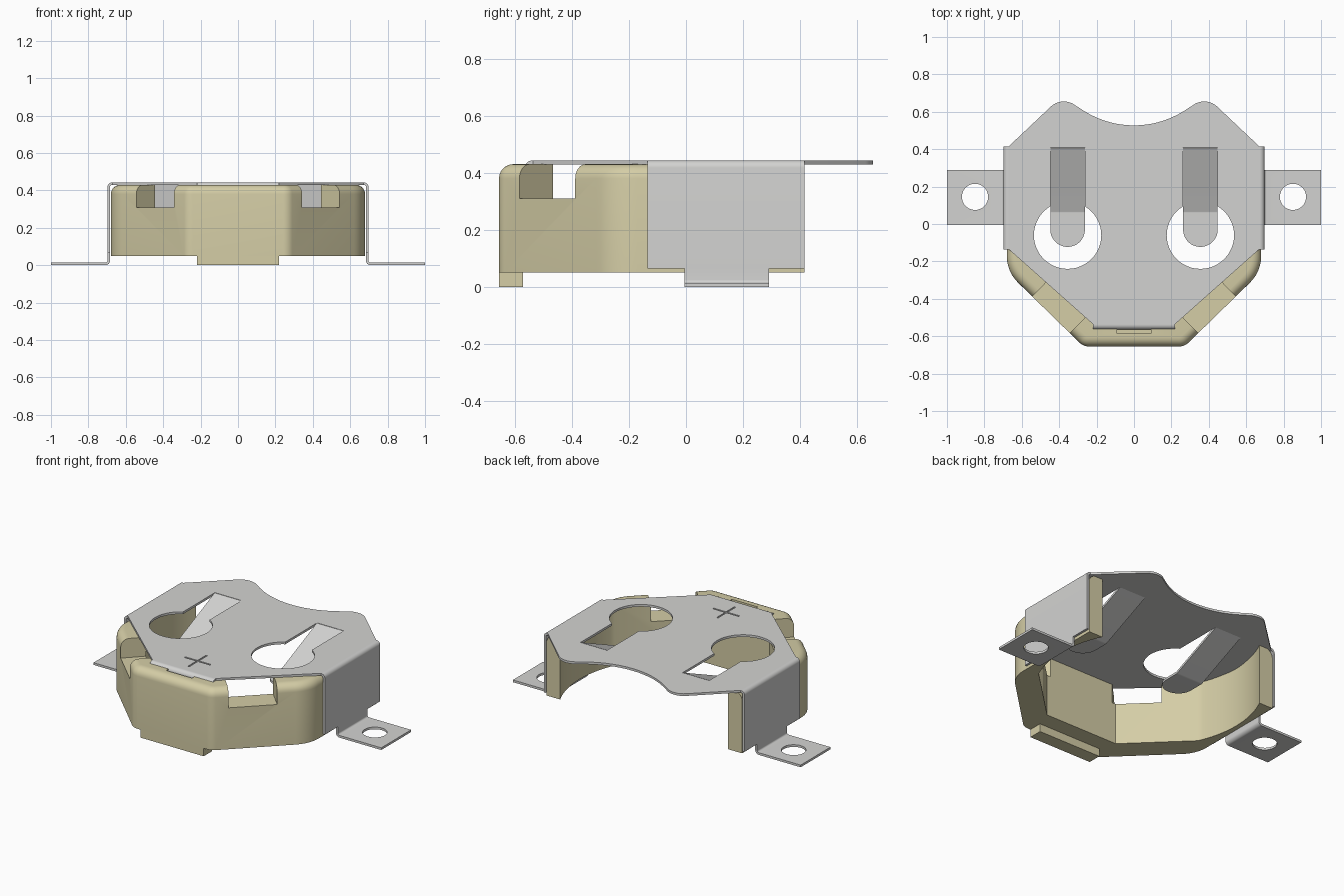
import bpy, bmesh, math
from mathutils import Vector

if "Cube" in bpy.data.objects:
    bpy.data.objects.remove(bpy.data.objects["Cube"])


def material(name, rgb):
    m = bpy.data.materials.new(name)
    m.use_nodes = True
    m.diffuse_color = (*rgb, 1)
    m.node_tree.nodes["Principled BSDF"].inputs["Base Color"].default_value = (*rgb, 1)
    return m


METAL = material("grey steel", (0.65, 0.65, 0.64))
PLASTIC = material("cream plastic", (0.66, 0.61, 0.38))

# Extrusion directions: profile (u, v) and depth w to x, y, z
XY = lambda u, v, w: (u, v, w)
XZ = lambda u, v, w: (u, w, v)
YZ = lambda u, v, w: (w, u, v)


def fillet(pts, closed=True, seg=8):
    """Round the corners of a list of (u, v, radius)."""
    out, n = [], len(pts)
    for i, (u, v, r) in enumerate(pts):
        p = Vector((u, v))
        if r == 0 or (not closed and i in (0, n - 1)):
            out.append(p)
            continue
        a = (Vector(pts[i - 1][:2]) - p).normalized()
        b = (Vector(pts[(i + 1) % n][:2]) - p).normalized()
        half = a.angle(b) / 2
        c = p + (a + b).normalized() * (r / math.sin(half))
        t = r / math.tan(half)
        s, e = p + a * t - c, p + b * t - c
        sweep = s.angle_signed(e)
        a0 = math.atan2(s.y, s.x)
        for k in range(seg + 1):
            ang = a0 - sweep * k / seg
            out.append(c + Vector((math.cos(ang), math.sin(ang))) * r)
    return out


def mirrored(half):
    """Complete a right-hand outline with its left-hand copy."""
    return half + [(-u, v, r) for u, v, r in reversed(half) if u > 0]


def arc(x, y, r, n, deg0, deg1):
    angles = [math.radians(deg0 + (deg1 - deg0) * k / (n - 1)) for k in range(n)]
    return [Vector((x + r * math.cos(a), y + r * math.sin(a))) for a in angles]


def circle(x, y, r, n=48):
    return arc(x, y, r, n + 1, 0, 360)[:-1]


def rect(u0, v0, u1, v1):
    return [Vector(p) for p in ((u0, v0), (u1, v0), (u1, v1), (u0, v1))]


def prism(name, outline, w0, w1, mat, axes=XY, top_bevel=0):
    bm = bmesh.new()
    lo = [bm.verts.new(axes(p[0], p[1], w0)) for p in outline]
    hi = [bm.verts.new(axes(p[0], p[1], w1)) for p in outline]
    n = len(lo)
    bm.faces.new(lo)
    top = bm.faces.new(hi)
    for i in range(n):
        j = (i + 1) % n
        bm.faces.new((lo[i], lo[j], hi[j], hi[i]))
    bmesh.ops.recalc_face_normals(bm, faces=bm.faces)
    if top_bevel:
        bmesh.ops.bevel(bm, geom=list(top.edges), offset=top_bevel, segments=6,
                        profile=0.5, affect='EDGES')
    me = bpy.data.meshes.new(name)
    bm.to_mesh(me)
    bm.free()
    ob = bpy.data.objects.new(name, me)
    me.materials.append(mat)
    bpy.context.collection.objects.link(ob)
    return ob


def strip(name, path, t, w0, w1, axes):
    """Bent sheet: rounded path given thickness t, extruded from w0 to w1."""
    p = fillet(path, closed=False)
    left, right = [], []
    for i, q in enumerate(p):
        d = (p[min(i + 1, len(p) - 1)] - p[max(i - 1, 0)]).normalized()
        nrm = Vector((-d.y, d.x)) * t / 2
        left.append(q + nrm)
        right.append(q - nrm)
    return prism(name, left + right[::-1], w0, w1, METAL, axes)


def cut(ob, cutters):
    for c in cutters:
        c.hide_render = True
        m = ob.modifiers.new("cut", 'BOOLEAN')
        m.operation, m.solver, m.object = 'DIFFERENCE', 'EXACT', c
        bpy.context.view_layer.objects.active = ob
        bpy.ops.object.modifier_apply(modifier=m.name)
        bpy.data.objects.remove(c)


T = 0.014          # sheet thickness
ZP = 0.436         # sheet mid height

# Plastic housing: angular horseshoe wall, rounded along the top
outer = fillet(mirrored([(0.27, -0.655, 0.07), (0.68, -0.255, 0.2), (0.68, 0.6, 0)]))
housing = prism("housing", outer, 0.05, 0.43, PLASTIC, top_bevel=0.05)
# Cavity: flat at the front and slants, round along both sides, open at the back
side_arc = [(p.x, p.y, 0) for p in arc(0, 0.13, 0.65, 20, -24.4, 26)]
inner = fillet(mirrored([(0.255, -0.466, 0)] + side_arc +
                        [(0.584, 0.415, 0), (0.9, 0.415, 0), (0.9, 0.8, 0)]))
cutters = [prism("cavity_cutter", inner, -0.1, 0.6, PLASTIC),
           prism("notch_cutter", rect(-0.09, -0.585, 0.09, -0.54), 0.40, 0.5, PLASTIC)]
# Windows through the slanted walls
for s in (1, -1):
    c = prism("window_cutter", rect(-0.14, 0.31, 0.14, 0.6), -0.18, 0.18, PLASTIC, XZ)
    c.location = (s * 0.44, -0.482, 0)
    c.rotation_euler.z = s * math.radians(44.2)
    cutters.append(c)
bpy.context.view_layer.update()
cut(housing, cutters)
front_foot = prism("front_foot", rect(-0.22, -0.655, 0.22, -0.57), 0, 0.05, PLASTIC)

# Top plate with two lobes at the back and a shallow dip between them
outline = fillet(mirrored([(0.22, -0.535, 0), (0.67, -0.135, 0), (0.67, 0.415, 0),
                           (0.387, 0.682, 0.1), (0, 0.431, 0.5)]), seg=14)
plate = prism("top_plate", outline, ZP - T / 2, ZP + T / 2, METAL)
cutters = [prism("cross_cutter", rect(-a, -0.40 - b, a, -0.40 + b), 0.438, 0.5, METAL)
           for a, b in ((0.09, 0.005), (0.005, 0.09))]
for s in (1, -1):
    x = s * 0.355
    cutters.append(prism("hole_cutter", circle(x, -0.06, 0.18), 0.3, 0.6, METAL))
    cutters.append(prism("slot_cutter", rect(x - 0.0925, -0.06, x + 0.0925, 0.41),
                         0.3, 0.6, METAL))
cut(plate, cutters)
front_lip = strip("front_lip", [(-0.535, ZP, 0), (-0.558, ZP, 0.02), (-0.558, 0.39, 0)],
                  T, -0.22, 0.22, YZ)

parts = [housing, front_foot, plate, front_lip]
for s, side in ((1, "left"), (-1, "right")):
    # Side wall folded down from the plate
    parts.append(strip(side + "_side_wall",
                       [(s * 0.67, ZP, 0), (s * 0.691, ZP, 0.018), (s * 0.691, 0.065, 0)],
                       T, -0.135, 0.415, XZ))
    # Neck folded out into the mounting tab
    tab = strip(side + "_mounting_tab",
                [(s * 0.691, 0.065, 0), (s * 0.691, T / 2, 0.018), (s * 1.0, T / 2, 0)],
                T, -0.006, 0.29, XZ)
    cut(tab, [prism("tab_hole_cutter", circle(s * 0.85, 0.145, 0.07), -0.1, 0.1, METAL)])
    parts.append(tab)
    # Spring tongue sloping down from the back of the slot, round at its tip
    x, zt = s * 0.355, 0.285
    parts.append(strip(side + "_spring_tongue",
                       [(0.41, ZP, 0), (0.065, zt, 0.02), (-0.03, zt, 0)],
                       T, x - 0.0925, x + 0.0925, YZ))
    parts.append(prism(side + "_tongue_tip", arc(x, -0.03, 0.0925, 20, 180, 360),
                       zt - T / 2, zt + T / 2, METAL))

# Smooth the curved faces, keep folds and rims crisp
bpy.ops.object.select_all(action='DESELECT')
for ob in parts:
    ob.select_set(True)
bpy.context.view_layer.objects.active = housing
bpy.ops.object.shade_smooth_by_angle(angle=math.radians(30))
